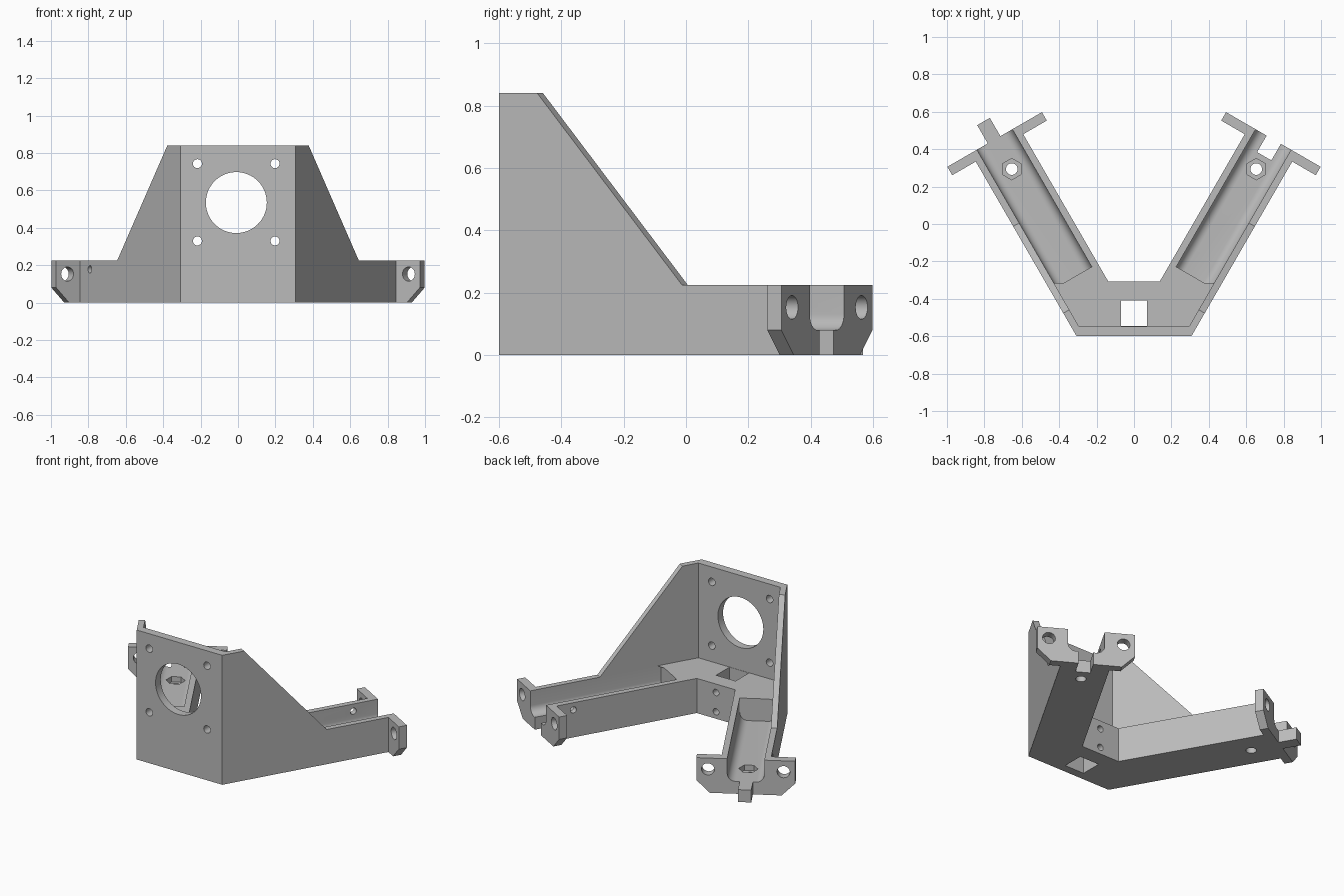
import bpy, bmesh, math
from mathutils import Matrix, Vector

if "Cube" in bpy.data.objects:
    bpy.data.objects.remove(bpy.data.objects["Cube"], do_unlink=True)

grey = bpy.data.materials.new("plain_grey")
grey.use_nodes = True
colour = (0.5, 0.5, 0.5, 1)
grey.diffuse_color = colour
grey.node_tree.nodes["Principled BSDF"].inputs["Base Color"].default_value = colour

X, Y, Z = Vector((1, 0, 0)), Vector((0, 1, 0)), Vector((0, 0, 1))
CORNER_X, CORNER_Y = 0.307, -0.6
ARM_W, ARM_L, RIM, FLOOR = 0.293, 1.13, 0.225, 0.08
WALL = 0.037


def frame(a, b, c, origin=(0, 0, 0)):
    """Matrix that sends profile axes a, b and depth c into the world."""
    m = Matrix((a, b, c)).transposed().to_4x4()
    m.translation = Vector(origin)
    return m


def prism(name, points, d0, d1, m):
    """Extrude a flat profile from depth d0 to d1."""
    bm = bmesh.new()
    low = [bm.verts.new(m @ Vector((a, b, d0))) for a, b in points]
    high = [bm.verts.new(m @ Vector((a, b, d1))) for a, b in points]
    bm.faces.new(low)
    bm.faces.new(high)
    for i in range(len(points)):
        j = (i + 1) % len(points)
        bm.faces.new((low[i], low[j], high[j], high[i]))
    bmesh.ops.recalc_face_normals(bm, faces=bm.faces)
    mesh = bpy.data.meshes.new(name)
    bm.to_mesh(mesh)
    bm.free()
    mesh.materials.append(grey)
    ob = bpy.data.objects.new(name, mesh)
    bpy.context.collection.objects.link(ob)
    return ob


def rect(a0, a1, b0, b1):
    return [(a0, b0), (a1, b0), (a1, b1), (a0, b1)]


def circle(a, b, r, n=32, turn=0.0):
    return [(a + r * math.cos(turn + math.tau * i / n),
             b + r * math.sin(turn + math.tau * i / n)) for i in range(n)]


plan, front = frame(X, Y, Z), frame(X, Z, Y)
adds, cuts = [], []

# V-shaped body: hub and both arms
right_half = []
arms = {}
for s in (1, -1):
    u = Vector((s * 0.5, math.sqrt(0.75), 0))
    n = Vector((-s * math.sqrt(0.75), 0.5, 0))
    arms[s] = (u, n, Vector((s * CORNER_X, CORNER_Y, 0)))
u, n, o = arms[1]
for a, b in ((0, 0), (ARM_L, 0), (ARM_L, ARM_W), (0.169, ARM_W)):
    p = o + u * a + n * b
    right_half.append((p.x, p.y))
outline = right_half + [(-x, y) for x, y in reversed(right_half)]
bracket = prism("motor_bracket", outline, 0, RIM, plan)

# Upright mounting plate
adds.append(prism("mounting_plate", rect(-CORNER_X, CORNER_X, 0, 0.84),
                  CORNER_Y, CORNER_Y + 0.053, front))

# Channel profile with rounded lower corners
R, N0, N1 = 0.05, WALL, ARM_W - WALL
channel = [(N1, 0.3), (N0, 0.3)]
for centre, start in ((N0 + R, math.pi), (N1 - R, 1.5 * math.pi)):
    for i in range(9):
        t = start + math.pi / 2 * i / 8
        channel.append((centre + R * math.cos(t), FLOOR + R + R * math.sin(t)))

# Flange profile with chamfered lower corners
mid = ARM_W / 2
half = 0.292
flange = [(mid - half, RIM), (mid - half, FLOOR), (mid - half + 0.08, 0),
          (mid + half - 0.08, 0), (mid + half, FLOOR), (mid + half, RIM)]

for s, (u, n, o) in arms.items():
    side = "left" if s > 0 else "right"
    arm_plan, arm_wall, arm_section = frame(u, n, Z, o), frame(u, Z, n, o), frame(n, Z, u, o)

    # Sloping side wall and end flange
    adds.append(prism(side + "_side_wall",
                      [(0, 0), (0, 0.84), (0.142, 0.84), (0.678, RIM), (0.678, 0)],
                      0, WALL, arm_wall))
    adds.append(prism(side + "_flange", flange, ARM_L - 0.052, ARM_L, arm_section))

    # Channel, flange bolt holes and wire hole
    cuts.append(prism(side + "_channel_cutter", channel, 0.281, 1.3, arm_section))
    for b in (mid - 0.223, mid + 0.223):
        cuts.append(prism("flange_hole_cutter", circle(b, 0.153, 0.038), 1.03, 1.2, arm_section))
    d0, d1 = (ARM_W - 0.06, ARM_W + 0.05) if s > 0 else (-0.05, 0.06)
    cuts.append(prism("wire_hole_cutter", circle(0.97, 0.178, 0.02, 24), d0, d1, arm_wall))

    # Nut pocket and screw hole through the arm floor
    p = arm_plan @ Vector((0.947, mid, 0))
    cuts.append(prism("nut_cutter", circle(p.x, p.y, 0.057, 6, math.pi / 2), 0.045, 0.12, plan))
    cuts.append(prism("screw_cutter", circle(p.x, p.y, 0.031), -0.1, 0.1, plan))

    # Matching notch on one arm, tab on the other
    if s > 0:
        cuts.append(prism("notch_cutter", rect(1.028, 1.3, 0.1, 0.188), -0.1, 0.12, arm_plan))
    else:
        adds.append(prism("locking_tab", rect(1.05, 1.243, 0.104, 0.182), 0, FLOOR, arm_plan))

# Plate bore with four screw holes
cuts.append(prism("bore_cutter", circle(-0.009, 0.535, 0.163, 64), -0.7, -0.5, front))
for x in (-0.217, 0.198):
    for z in (0.33, 0.743):
        cuts.append(prism("plate_hole_cutter", circle(x, z, 0.024, 24), -0.7, -0.5, front))

# Hub window and two holes into it from the back
cuts.append(prism("window_cutter", rect(-0.07, 0.07, -0.545, -0.408), -0.1, 0.4, plan))
for z in (0.045, 0.17):
    cuts.append(prism("hub_hole_cutter", circle(0, z, 0.021, 24), -0.45, -0.2, front))

# Combine everything into one solid
bpy.context.view_layer.objects.active = bracket
for parts, operation in ((adds, "UNION"), (cuts, "DIFFERENCE")):
    for part in parts:
        part.hide_render = True
        mod = bracket.modifiers.new(part.name, "BOOLEAN")
        mod.operation, mod.solver, mod.object = operation, "EXACT", part
        bpy.ops.object.modifier_apply(modifier=mod.name)
        bpy.data.objects.remove(part, do_unlink=True)

# Clean flat regions and shade the rounded ones
bm = bmesh.new()
bm.from_mesh(bracket.data)
bmesh.ops.remove_doubles(bm, verts=bm.verts, dist=0.0002)
bmesh.ops.dissolve_limit(bm, angle_limit=0.01, verts=bm.verts, edges=bm.edges)
bm.to_mesh(bracket.data)
bm.free()
bpy.ops.object.select_all(action="DESELECT")
bracket.select_set(True)
bpy.ops.object.shade_smooth_by_angle(angle=math.radians(30))
